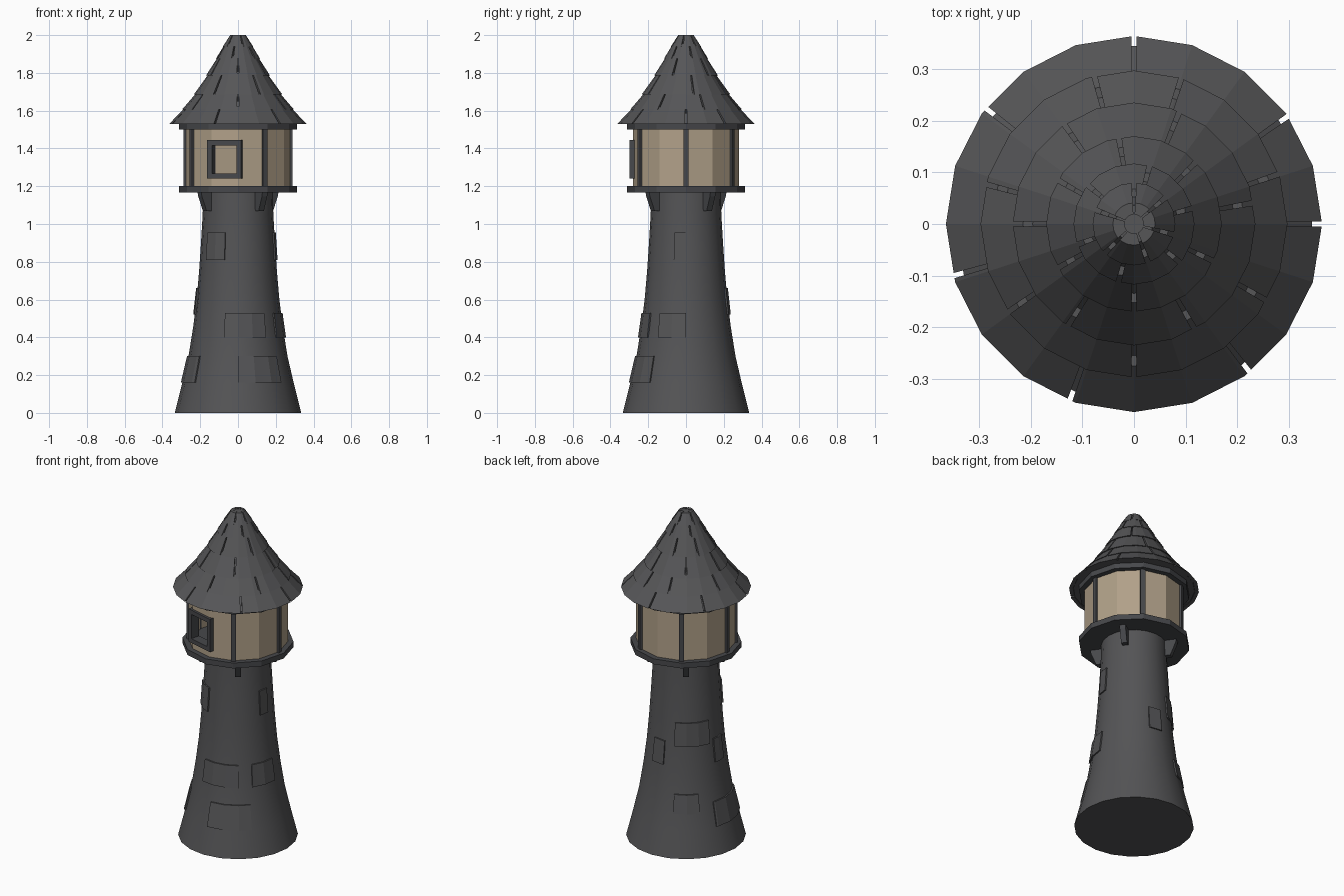
import bpy, bmesh, math
from mathutils import Vector, Matrix

if "Cube" in bpy.data.objects:
    bpy.data.objects.remove(bpy.data.objects["Cube"])

def material(name, col):
    m = bpy.data.materials.new(name)
    m.diffuse_color = (*col, 1)
    m.use_nodes = True
    m.node_tree.nodes["Principled BSDF"].inputs["Base Color"].default_value = m.diffuse_color
    return m

STONE = material("grey stone", (0.088, 0.088, 0.092))
TILE = material("roof slate", (0.092, 0.092, 0.096))
TRIM = material("dark trim", (0.062, 0.064, 0.07))
PLASTER = material("tan plaster", (0.44, 0.355, 0.25))

def finish(bm, name, mat, smooth=False):
    bmesh.ops.recalc_face_normals(bm, faces=bm.faces)
    me = bpy.data.meshes.new(name)
    bm.to_mesh(me)
    bm.free()
    ob = bpy.data.objects.new(name, me)
    bpy.context.collection.objects.link(ob)
    me.materials.append(mat)
    if smooth:
        bpy.ops.object.select_all(action='DESELECT')
        ob.select_set(True)
        bpy.context.view_layer.objects.active = ob
        bpy.ops.object.shade_smooth_by_angle(angle=math.radians(30))
    return ob

def lathe(bm, profile, n, closed=False):
    """Revolve (r, z) points; open profiles get end caps."""
    rings = [[bm.verts.new((r * math.cos(2 * math.pi * i / n), r * math.sin(2 * math.pi * i / n), z))
              for i in range(n)] for r, z in profile]
    pairs = list(zip(rings, rings[1:]))
    if closed:
        pairs.append((rings[-1], rings[0]))
    else:
        bm.faces.new(rings[0])
        bm.faces.new(rings[-1])
    for a, b in pairs:
        for i in range(n):
            j = (i + 1) % n
            bm.faces.new((a[i], a[j], b[j], b[i]))

def sector(bm, a0, a1, outer, inner, n=20):
    """Solid curved slab from angle a0 to a1 (degrees) between two (r, z) lines, following an n-gon."""
    step = 360 / n
    angs = [a0] + [k * step for k in range(math.ceil(a0 / step + 0.01), math.floor(a1 / step - 0.01) + 1)] + [a1]
    sections = []
    for a in angs:
        f = math.cos(math.radians(step / 2)) / math.cos(math.radians(a % step - step / 2))
        c, s = math.cos(math.radians(a)) * f, math.sin(math.radians(a)) * f
        sections.append([bm.verts.new((r * c, r * s, z)) for r, z in outer + inner[::-1]])
    m = len(sections[0])
    for p, q in zip(sections, sections[1:]):
        for i in range(m):
            bm.faces.new((p[i], p[(i + 1) % m], q[(i + 1) % m], q[i]))
    bm.faces.new(sections[0])
    bm.faces.new(sections[-1])

def box(bm, az, r, t, z, size):
    """Box turned to face angle az; size = (radial, tangential, height)."""
    mat = Matrix.Rotation(math.radians(az), 4, 'Z') @ Matrix.Translation((r, t, z)) @ Matrix.Diagonal((*size, 1))
    bmesh.ops.create_cube(bm, size=1, matrix=mat)

# Flared stone shaft
SHAFT = [(0.335, 0), (0.297, 0.15), (0.262, 0.3), (0.238, 0.45), (0.219, 0.6),
         (0.206, 0.75), (0.196, 0.9), (0.187, 1.05), (0.184, 1.18)]
bm = bmesh.new()
lathe(bm, SHAFT, 20)
finish(bm, "tower_shaft", STONE, True)

def shaft_r(z):
    for (r0, z0), (r1, z1) in zip(SHAFT, SHAFT[1:]):
        if z <= z1:
            return r0 + (r1 - r0) * (z - z0) / (z1 - z0)

# Raised stones: start angle, end angle, bottom, top
bm = bmesh.new()
for a0, a1, z0, z1 in [(-144, -110, .81, .955), (-107, -54, .40, .53), (-90, -40, .16, .30),
                       (160, 220, .16, .30), (-18, -1, .81, .955), (-36, 0, .40, .53),
                       (72, 92, .52, .66), (170, 190, .52, .66), (108, 162, .64, .78),
                       (110, 141, .25, .36)]:
    r0, r1 = shaft_r(z0), shaft_r(z1)
    sector(bm, a0, a1, [(r0 + .008, z0), (r1 + .008, z1)], [(r0 - .015, z0), (r1 - .015, z1)])
finish(bm, "raised_stones", STONE)

# Wedge brackets under the gallery
bm = bmesh.new()
for az in (35, 125, 215, 305):
    rot = Matrix.Rotation(math.radians(az), 3, 'Z')
    sides = [[bm.verts.new(rot @ Vector((r, t, z))) for r, z in
              [(.17, 1.17), (.25, 1.17), (.245, 1.145), (.215, 1.07), (.17, 1.07)]] for t in (-.017, .017)]
    for s in sides:
        bm.faces.new(s)
    for i in range(5):
        j = (i + 1) % 5
        bm.faces.new((sides[0][i], sides[0][j], sides[1][j], sides[1][i]))
finish(bm, "gallery_brackets", TRIM)

# Twelve-sided floor and top ring of the cabin
for name, z0, z1 in (("cabin_floor", 1.167, 1.2), ("cabin_top_ring", 1.5, 1.533)):
    bm = bmesh.new()
    lathe(bm, [(.312, z0), (.312, z1)], 12)
    finish(bm, name, TRIM)

# Hollow cabin wall with the window cut through one facet
bm = bmesh.new()
lathe(bm, [(.28, 1.195), (.28, 1.505), (.255, 1.505), (.255, 1.195)], 12, True)
wall = finish(bm, "cabin_wall", PLASTER)
WIN, WZ = -105, 1.342
bm = bmesh.new()
box(bm, WIN, .26, 0, WZ, (.12, .139, .15))
cutter = finish(bm, "window_cutter", TRIM)
cutter.hide_render = True
mod = wall.modifiers.new("window", 'BOOLEAN')
mod.operation = 'DIFFERENCE'
mod.solver = 'EXACT'
mod.object = cutter
bpy.context.view_layer.objects.active = wall
bpy.ops.object.modifier_apply(modifier=mod.name)
bpy.data.objects.remove(cutter)

# Window frame
bm = bmesh.new()
for s in (-1, 1):
    box(bm, WIN, .256, s * .08, WZ, (.056, .026, .203))
    box(bm, WIN, .256, 0, WZ + s * .088, (.056, .134, .027))
finish(bm, "window_frame", TRIM)

# Cabin posts (one shifted clear of the window)
bm = bmesh.new()
for az in (0, 60, 120, 180, -150, -60):
    box(bm, az, .271, 0, 1.35, (.036, .027, .31))
finish(bm, "cabin_posts", TRIM)

# Roof: stepped tiers of slates with seams over a solid core
TIERS = [(.364, 1.53, .275, 1.622, (0, 35, 90, 142, 196, 250, 308)),
         (.297, 1.605, .215, 1.70, (19, 72, 105, 165, 215, 270, 330)),
         (.235, 1.685, .152, 1.80, (10, 68, 125, 180, 237, 300)),
         (.170, 1.785, .103, 1.89, (45, 100, 150, 210, 270, 335)),
         (.117, 1.875, .068, 1.955, (15, 75, 140, 200, 255, 320)),
         (.080, 1.94, .041, 2.0, (40, 90, 160, 225, 290, 345))]
TH = .014
bm = bmesh.new()
lathe(bm, [(.345, 1.532)] + [(r1 - TH * .8, z1 - .012) for r0, z0, r1, z1, s in TIERS[:-1]] + [(.036, 1.997)], 20)
finish(bm, "roof_core", TILE)
bm = bmesh.new()
for r0, z0, r1, z1, seams in TIERS:
    gap = math.degrees(.005 / r0)
    for a, b in zip(seams, seams[1:] + (seams[0] + 360,)):
        sector(bm, a + gap, b - gap, [(r0, z0), (r1, z1)], [(r0 - TH * 1.6, z0), (r1 - TH * 1.6, z1)])
finish(bm, "roof_slates", TILE)
